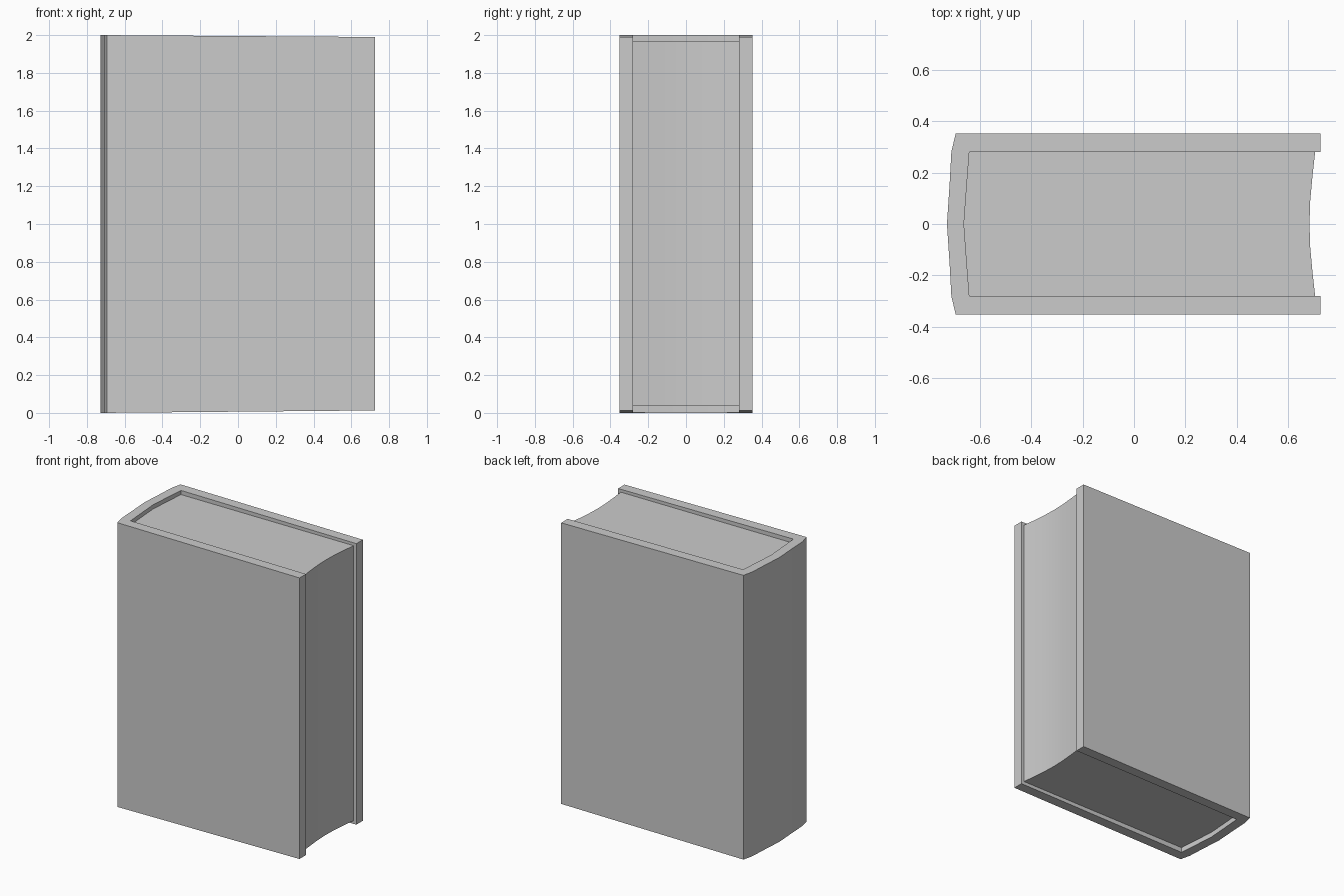
import bpy, bmesh

if "Cube" in bpy.data.objects:
    bpy.data.objects.remove(bpy.data.objects["Cube"])


def prism(name, outline, bottom, top):
    """Extrude an xy outline between two height functions of x."""
    bm = bmesh.new()
    low = [bm.verts.new((x, y, bottom(x))) for x, y in outline]
    high = [bm.verts.new((x, y, top(x))) for x, y in outline]
    n = len(outline)
    bm.faces.new(low)
    bm.faces.new(high)
    for i in range(n):
        j = (i + 1) % n
        bm.faces.new((low[i], low[j], high[j], high[i]))
    bmesh.ops.recalc_face_normals(bm, faces=bm.faces)
    mesh = bpy.data.meshes.new(name)
    bm.to_mesh(mesh)
    bm.free()
    obj = bpy.data.objects.new(name, mesh)
    bpy.context.collection.objects.link(obj)
    bpy.context.view_layer.objects.active = obj
    obj.select_set(True)
    bpy.ops.object.shade_smooth_by_angle()
    obj.select_set(False)
    return obj


def mirrored(half):
    """Complete a half outline (y >= 0, ending on y = 0) across the x axis."""
    return half + [(x, -y) for x, y in reversed(half) if y > 0]


# Shared profiles: rounded spine outside, shallower bow inside
spine_outer = mirrored([(-0.693, 0.352), (-0.71, 0.28), (-0.717, 0.15), (-0.727, 0)])
spine_inner = mirrored([(-0.64, 0.28), (-0.65, 0.15), (-0.661, 0)])
fore_edge = mirrored([(0.704, 0.28), (0.694, 0.19), (0.685, 0.09), (0.682, 0)])

# Hard cover: two boards and spine, very slightly shorter at the fore edge
cover = ([(0.725, 0.352)] + spine_outer + [(0.725, -0.352), (0.725, -0.28)]
         + spine_inner[::-1] + [(0.725, 0.28)])
slope = lambda x: (x + 0.727) / 1.452
prism("book_cover", cover, lambda x: 0.013 * slope(x), lambda x: 2 - 0.01 * slope(x))

# Page block: recessed top and bottom, concave fore edge
prism("page_block", spine_inner + fore_edge[::-1], lambda x: 0.036, lambda x: 1.97)
